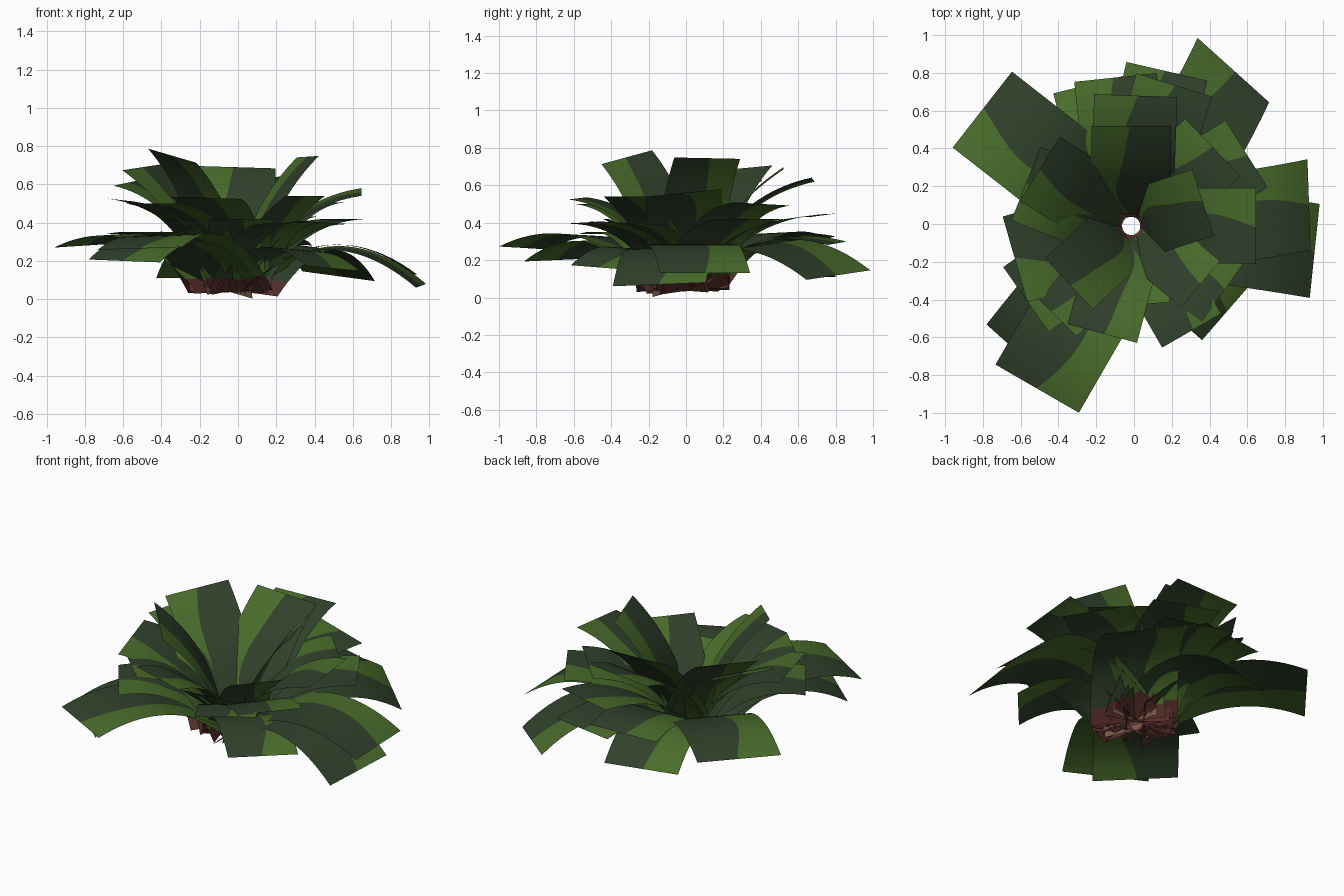
import bpy, math, random
from mathutils import Vector

random.seed(4)

def material(name, rgb):
    m = bpy.data.materials.new(name)
    m.diffuse_color = (*rgb, 1)
    return m

MATS = [material("dark green", (0.030, 0.053, 0.024)),
        material("light green", (0.066, 0.150, 0.024)),
        material("red brown", (0.095, 0.028, 0.024)),
        material("tan", (0.190, 0.095, 0.060))]

ROWS = 22

def leaf(name, az, reach, tip_z, width, ctrl, roll=0.0, shift=0.0, heart=False):
    """Wide strap that arches outward; one long edge light, the other dark."""
    a = math.radians(az)
    out = Vector((math.cos(a), math.sin(a), 0))
    left = Vector((-math.sin(a), math.cos(a), 0))
    base_z = 0.04
    phase = random.uniform(0, 6)
    verts, faces, mats = [], [], []
    for i in range(ROWS + 1):
        t = i / ROWS
        # quadratic arch: base, control, tip
        r = (1-t)**2 * 0.048 + 2*t*(1-t) * ctrl[0] + t*t * reach
        z = (1-t)**2 * base_z + 2*t*(1-t) * ctrl[1] + t*t * tip_z
        # wavy colour boundary along the leaf
        split = width * (0.17 * math.sin(math.pi * t) + 0.025 * math.sin(9*t + phase))
        for u in (-width/2, split, width/2):
            p = out * r + left * (u + shift * t * t)
            verts.append((p.x - 0.015, p.y - 0.01, max(0.0, z - roll * u)))
    for i in range(ROWS):
        for c in (0, 1):
            k = i*3 + c
            faces.append((k, k+3, k+4, k+1))
            # brown foot, then the two greens
            mats.append((3 if heart and i == 0 else 2) if i < 2 else c)
    me = bpy.data.meshes.new(name)
    me.from_pydata(verts, [], faces)
    for m in MATS:
        me.materials.append(m)
    for p, m in zip(me.polygons, mats):
        p.material_index = m
    bpy.context.collection.objects.link(bpy.data.objects.new(name, me))

# azimuth, reach, tip height, width, roll, sideways drift
LOW = [(142, 1.0, 0.28, 0.51, 0.04, 0.0), (240, 0.995, 0.265, 0.51, -0.03, 0.0),
       (48, 0.975, 0.12, 0.51, -0.1, 0.15), (-6, 0.98, 0.07, 0.50, -0.04, -0.03),
       (2, 0.945, 0.13, 0.48, 0.0, 0.08), (228, 0.90, 0.20, 0.50, 0.03, 0.03)]
SKIRT = [(96, 0.79, 0.32, 0.44, 0.03, 0.0), (77, 0.84, 0.29, 0.44, -0.04, 0.0),
         (104, 0.78, 0.11, 0.46, 0.0, 0.0), (-41, 0.68, 0.16, 0.42, 0.06, 0.0),
         (215, 0.68, 0.34, 0.42, 0.0, 0.0)]
MID = [(88, 0.69, 0.63, 0.44, 0.05, 0.0), (73, 0.78, 0.44, 0.42, -0.04, 0.0),
       (158, 0.60, 0.61, 0.42, 0.08, 0.0), (196, 0.64, 0.52, 0.47, 0.03, 0.0),
       (226, 0.62, 0.50, 0.40, 0.0, 0.0), (255, 0.59, 0.53, 0.38, 0.03, 0.0),
       (-60, 0.64, 0.40, 0.36, -0.03, 0.0), (-35, 0.60, 0.40, 0.40, 0.04, 0.0),
       (0, 0.66, 0.56, 0.40, -0.1, 0.0), (32, 0.72, 0.42, 0.42, 0.0, 0.0),
       (44, 0.60, 0.50, 0.42, 0.04, 0.0)]
INNER = [(90, 0.53, 0.69, 0.42, -0.03, 0.0), (223, 0.45, 0.75, 0.37, 0.2, 0.0),
         (18, 0.40, 0.745, 0.37, 0.02, 0.0), (148, 0.57, 0.69, 0.40, 0.08, 0.0),
         (-40, 0.48, 0.54, 0.32, 0.0, 0.0), (275, 0.42, 0.42, 0.34, 0.0, 0.0)]

# each ring: rows and the control point from reach and tip height
RINGS = [("low_leaf", LOW, lambda r, z: (0.50 * r, 0.48)),
         ("skirt_leaf", SKIRT, lambda r, z: (0.45 * r, 0.41)),
         ("middle_leaf", MID, lambda r, z: (0.36 * r, z * 0.55 + 0.19)),
         ("inner_leaf", INNER, lambda r, z: (0.28 * r, z * 0.63))]
for name, rows, control in RINGS:
    for n, (az, r, z, w, roll, drift) in enumerate(rows, 1):
        leaf(f"{name}_{n}", az, r, z, w, control(r, z), roll, drift,
             name == "inner_leaf")
